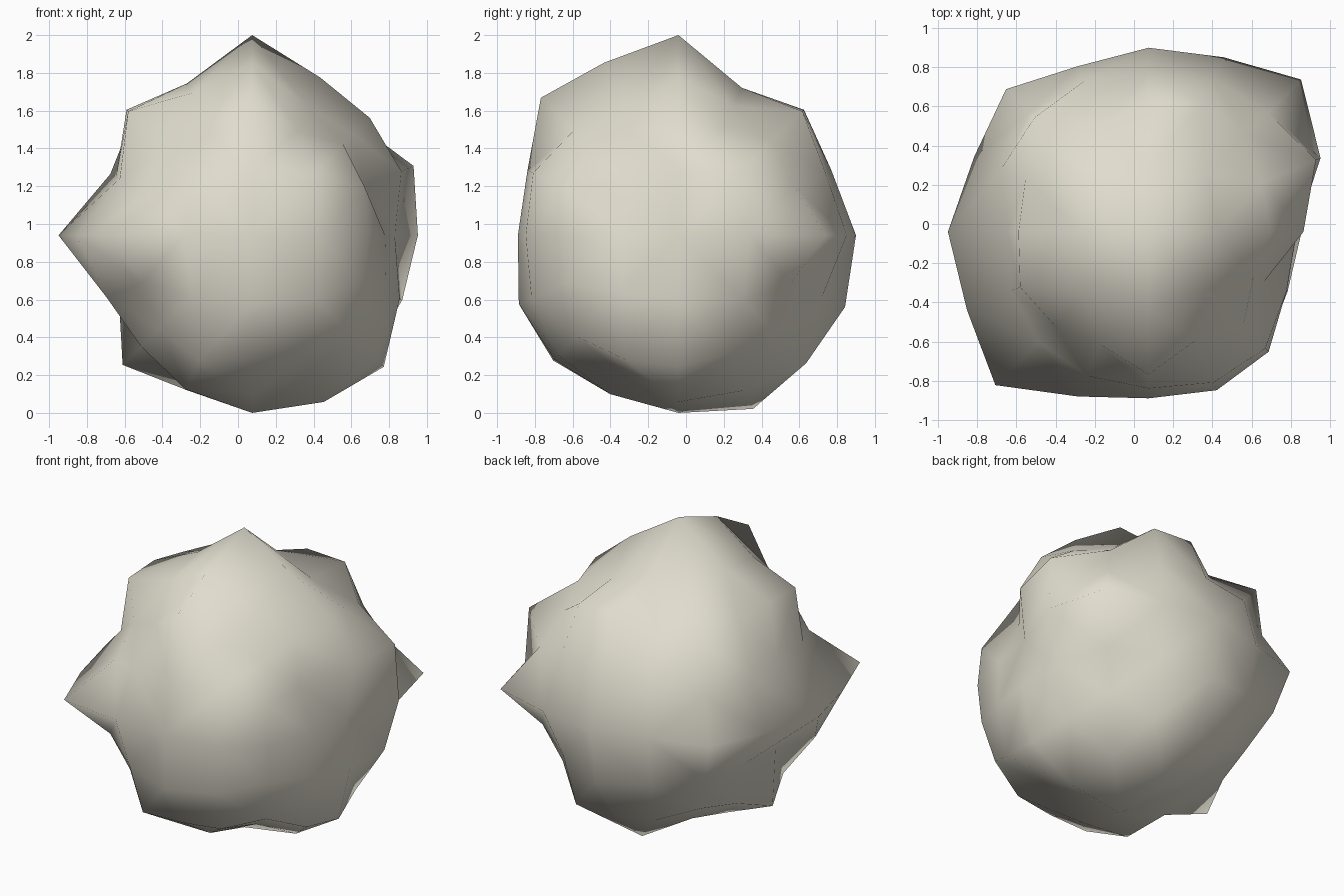
import bpy, bmesh, math
from mathutils import Vector

if "Cube" in bpy.data.objects:
    bpy.data.objects.remove(bpy.data.objects["Cube"])

CENTRE = Vector((0.075, -0.04, 0.94))
STEP = {0: 0.0, 1: 0.43, 2: 1.0}

# Bumpiness of the boulder: distance from the centre on a 4x4-per-side round cube
TOP = [[.83, .85, 1.03, .82, .835],      # rows front to back, left to right
       [.97, .88, .995, .80, .79],
       [.94, .875, 1.06, .91, .88],
       [.93, .86, .85, .80, .85],
       [1.01, .82, .94, .97, .86]]
BOTTOM = [[.86, .98, .93, .94, .93],
          [.87, .955, .915, .84, .97],
          [.97, .89, .94, .96, .985],
          [.88, .87, 1.0, .96, .93],
          [.93, .95, .955, 1.0, .88]]
RINGS = {1: [.86, 1.0, .90, .91, .88, .90, .90, .88, .785, .82, .83, .86, .87, .90, .88, .69],
         0: [.755, .955, 1.1, .97, .94, .92, 1.03, .97, 1.025, 1.01, 1.107, .915, .85, .88, .866, .766],
         -1: [.85, .93, .88, .89, .96, .93, .97, .80, .77, .90, .86, .88, .92, .91, .88, .83]}


def warp(i):
    return math.copysign(STEP[abs(i)], i)


def grid(v):
    return [round(c) for c in v.co]


def radius(i, j, k):
    if k == 2:
        return TOP[j + 2][i + 2]
    if k == -2:
        return BOTTOM[j + 2][i + 2]
    # rings run anticlockwise from +x in 22.5 degree steps
    turn = math.atan2(warp(j), warp(i)) / (math.pi / 8)
    return RINGS[k][round(turn) % 16]


# Boulder: subdivided cube, split along lines running from side centres to corners
bm = bmesh.new()
bmesh.ops.create_cube(bm, size=4)
bmesh.ops.subdivide_edges(bm, edges=bm.edges[:], cuts=3, use_grid_fill=True)
for f in bm.faces[:]:
    ordered = sorted(f.verts, key=lambda v: sum(abs(c) for c in grid(v)))
    bmesh.utils.face_split(f, ordered[0], ordered[-1])

# Round and dent it
for v in bm.verts:
    i, j, k = grid(v)
    direction = Vector((warp(i), warp(j), warp(k))).normalized()
    v.co = CENTRE + direction * radius(i, j, k)
bmesh.ops.recalc_face_normals(bm, faces=bm.faces[:])
for f in bm.faces:
    f.smooth = True

mesh = bpy.data.meshes.new("boulder")
bm.to_mesh(mesh)
bm.free()
stone = bpy.data.materials.new("pale stone")
stone.diffuse_color = (0.75, 0.72, 0.62, 1)
stone.use_nodes = True
stone.node_tree.nodes["Principled BSDF"].inputs["Base Color"].default_value = stone.diffuse_color
mesh.materials.append(stone)
boulder = bpy.data.objects.new("boulder", mesh)
bpy.context.collection.objects.link(boulder)
